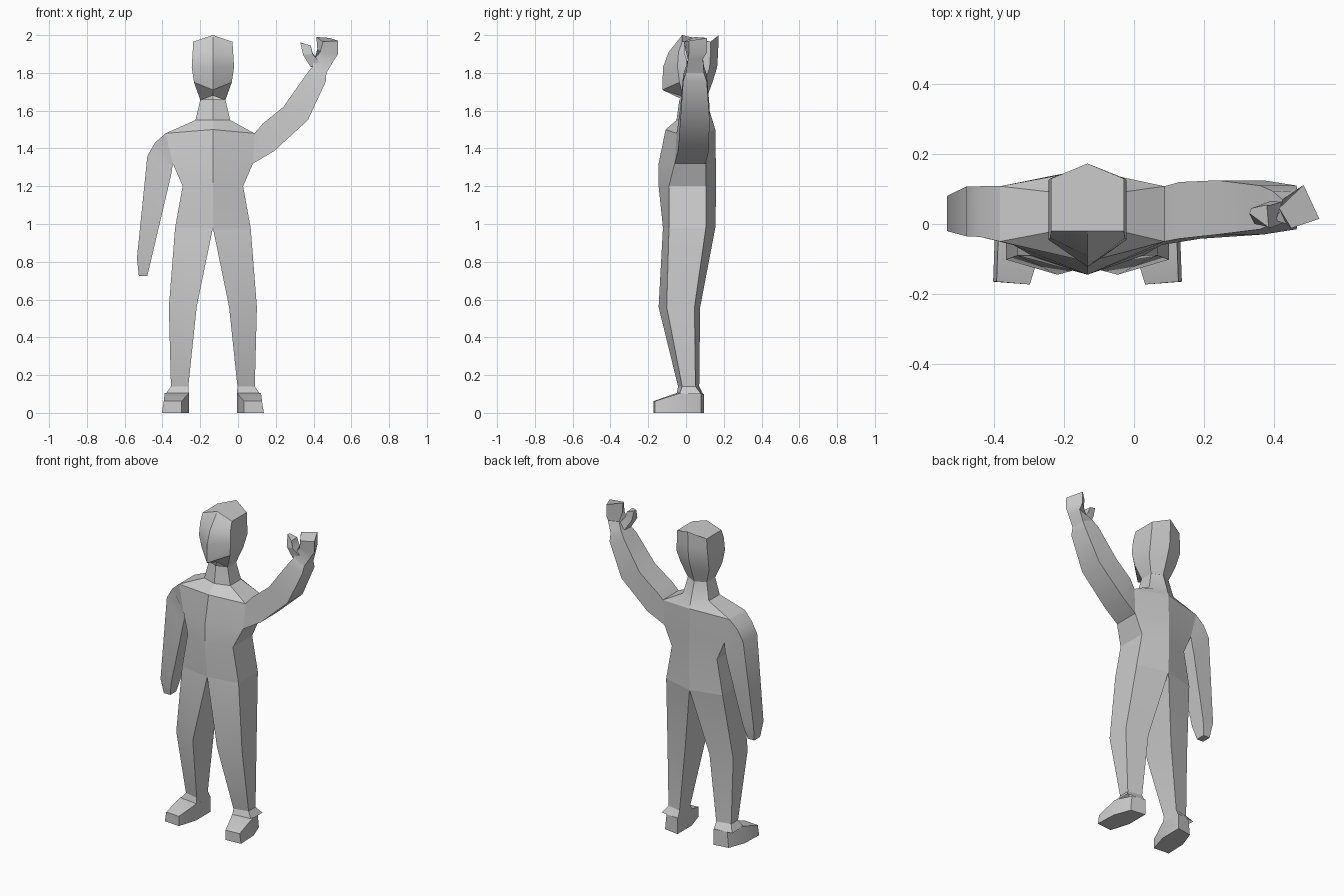
import bpy, bmesh, math

if "Cube" in bpy.data.objects:
    bpy.data.objects.remove(bpy.data.objects["Cube"])

AX = -0.133  # body's centre line


def loft(name, rings, start=True, end=True, skip=()):
    """Skin a series of equal-sized rings; skip holds (ring, side) quads left open."""
    bm = bmesh.new()
    vs = [[bm.verts.new(p) for p in r] for r in rings]
    n = len(rings[0])
    for i in range(len(vs) - 1):
        for j in range(n):
            if (i, j) in skip:
                continue
            k = (j + 1) % n
            bm.faces.new((vs[i][j], vs[i][k], vs[i + 1][k], vs[i + 1][j]))
    if start:
        bm.faces.new(vs[0][::-1])
    if end:
        bm.faces.new(vs[-1])
    bmesh.ops.recalc_face_normals(bm, faces=bm.faces)
    me = bpy.data.meshes.new(name)
    bm.to_mesh(me)
    bm.free()
    ob = bpy.data.objects.new(name, me)
    bpy.context.collection.objects.link(ob)
    bpy.ops.object.select_all(action='DESELECT')
    ob.select_set(True)
    bpy.context.view_layer.objects.active = ob
    bpy.ops.object.shade_smooth_by_angle(angle=math.radians(25))
    return ob


def hexa(z, left, right, yf, yb, mf, mb, zf=None, zb=None):
    """Six-sided section with a ridge at the middle of front and back."""
    zf = z if zf is None else zf
    zb = z if zb is None else zb
    return [(AX, mf, zf), (AX + right, yf, z), (AX + right, yb, z),
            (AX, mb, zb), (AX - left, yb, z), (AX - left, yf, z)]


def limb(up, low, yf, yb):
    """Four-sided arm section from two (x, z) points and a depth range."""
    return [(up[0], yf, up[1]), (up[0], yb, up[1]),
            (low[0], yb, low[1]), (low[0], yf, low[1])]


# torso and neck, open where the arms and legs join
torso = [
    hexa(0.98, .20, .20, -.09, .105, -.122, .155),
    hexa(1.20, .16, .16, -.09, .105, -.145, .16),
    hexa(1.32, .212, .212, -.06, .105, -.145, .158),
    hexa(1.48, .25, .22, -.05, .108, -.108, .155, zf=1.5, zb=1.5),
    hexa(1.55, .092, .092, -.02, .09, -.05, .14),
    hexa(1.66, .066, .066, -.01, .075, -.035, .105),
]
loft("torso", torso, False, False, skip={(2, 1), (2, 4)})

# head
loft("head", [
    hexa(1.655, .066, .066, -.01, .075, -.03, .105, zf=1.68),
    hexa(1.75, .10, .10, -.035, .10, -.125, .14, zf=1.71),
    hexa(1.83, .112, .112, -.045, .125, -.122, .165),
    hexa(1.91, .107, .107, -.04, .13, -.092, .17),
    hexa(1.965, .104, .104, -.02, .13, -.02, .173, zf=2.0, zb=2.0),
], False, True)

# lowered arm
t, b = torso[3], torso[2]
loft("lowered_arm", [
    [t[5], t[4], b[4], b[5]],
    limb((-.44, 1.43), (-.352, 1.27), -.037, .108),
    limb((-.48, 1.36), (-.368, 1.20), -.035, .107),
    limb((-.535, .82), (-.46, .81), -.02, .08),
    limb((-.525, .725), (-.48, .725), .0, .06),
], False, True)

# raised arm
wrist = limb((.395, 1.835), (.468, 1.80), .0, .095)
loft("raised_arm", [
    [t[1], t[2], b[2], b[1]],
    limb((.13, 1.53), (.19, 1.385), -.042, .12),
    limb((.24, 1.62), (.37, 1.55), -.03, .125),
    limb((.36, 1.79), (.465, 1.755), -.015, .11),
    wrist,
], False, False)

# raised hand, turned a little from the arm
plan = [(.45, -.012), (.485, .112), (.53, .015)]
loft("hand", [
    wrist,
    [(.405, .01, 1.875), (.425, .07, 1.875), (.49, .09, 1.875), (.51, .01, 1.87)],
    [(.435, .0, 1.91), (.42, .045, 1.925), (.485, .112, 1.91), (.53, .015, 1.90)],
    [(.45, -.012, 1.965), (.415, .045, 1.99), (.485, .112, 1.985), (.53, .015, 1.97)],
], False, True)

# thumb
loft("thumb", [
    [(.385, .005, 1.83), (.39, .065, 1.83), (.43, .065, 1.86), (.43, .005, 1.86)],
    [(.345, .0, 1.895), (.35, .05, 1.895), (.395, .055, 1.905), (.395, -.01, 1.90)],
    [(.33, .03, 1.96), (.335, .045, 1.96), (.38, .055, 1.945), (.385, -.01, 1.945)],
])


# legs and shoes, mirrored about the centre line
def section(s, z, out, inn, of, nf, nb, ob):
    return [(AX + s * out, of, z), (AX + s * inn, nf, z),
            (AX + s * inn, nb, z), (AX + s * out, ob, z)]


def shoe_ring(s, y0, y1, out, inn, top):
    return [(AX + s * out, y0, 0), (AX + s * inn, y1, 0),
            (AX + s * inn, y1, top), (AX + s * (out - .01), y0, top)]


for s, side in ((-1, "right"), (1, "left")):
    loft(side + "_leg", [
        section(s, .98, .20, 0, -.09, -.122, .155, .105),
        section(s, .56, .233, .086, -.102, -.145, .075, .045),
        section(s, .14, .222, .13, -.02, -.042, .07, .05),
        section(s, .10, .25, .127, -.035, -.05, .09, .08),
    ], False, False)
    loft(side + "_shoe", [
        shoe_ring(s, -.165, -.173, .27, .165, .062),
        shoe_ring(s, -.03, -.05, .265, .127, .105),
        shoe_ring(s, .08, .095, .225, .127, .10),
    ])
